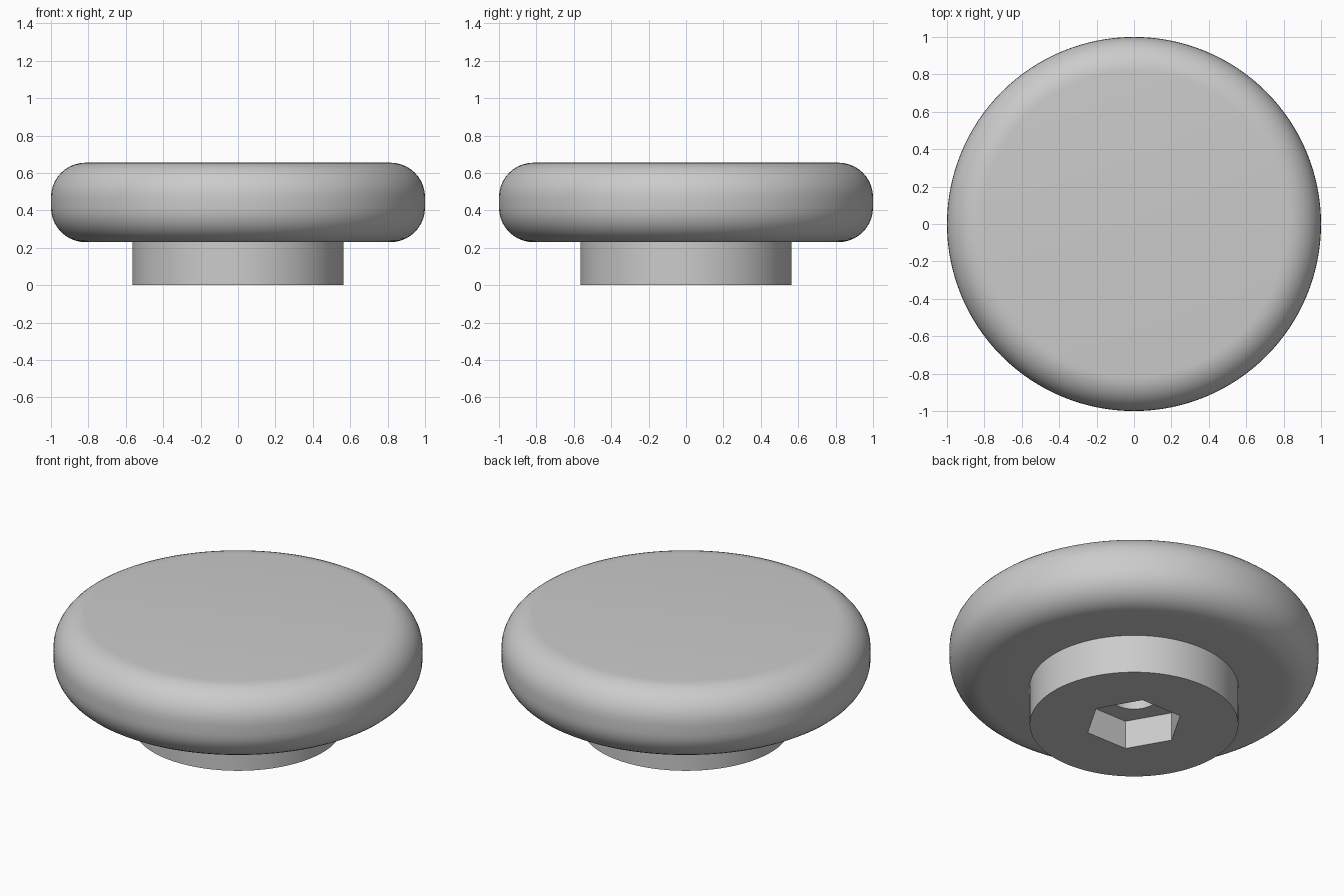
import bpy
import bmesh
from math import sin, cos, pi, radians
from mathutils import Matrix, Vector

cube = bpy.data.objects.get("Cube")
if cube:
    bpy.data.objects.remove(cube, do_unlink=True)

SEGMENTS = 128
RADIUS, TOP, UNDERSIDE = 1.0, 0.655, 0.23
FILLET = 0.185
BOSS_RADIUS = 0.565

grey = bpy.data.materials.new("plain grey")
grey.use_nodes = True
colour = (0.6, 0.6, 0.6, 1)
grey.diffuse_color = colour
grey.node_tree.nodes["Principled BSDF"].inputs["Base Color"].default_value = colour


def add_object(name, bm):
    mesh = bpy.data.meshes.new(name)
    bm.to_mesh(mesh)
    bm.free()
    mesh.materials.append(grey)
    obj = bpy.data.objects.new(name, mesh)
    bpy.context.collection.objects.link(obj)
    return obj


def fillet(z, start, steps=10):
    """Quarter circle in the profile, sweeping upwards from a start angle."""
    x = RADIUS - FILLET
    angles = [start + pi / 2 * i / steps for i in range(steps + 1)]
    return [(x + FILLET * cos(a), z + FILLET * sin(a)) for a in angles]


def prism(name, sides, radius, bottom, top):
    bm = bmesh.new()
    bmesh.ops.create_cone(bm, cap_ends=True, segments=sides, radius1=radius,
                          radius2=radius, depth=top - bottom,
                          matrix=Matrix.Translation((0, 0, (bottom + top) / 2)))
    # Put the first corner on the x axis
    corner = max(bm.verts, key=lambda v: v.co.x).co
    turn = Vector((1, 0)).angle_signed(corner.xy)
    bmesh.ops.rotate(bm, verts=bm.verts, matrix=Matrix.Rotation(turn, 3, "Z"))
    return add_object(name, bm)


# Knob: rounded disc and mounting boss turned from one profile
profile = [(0, 0), (BOSS_RADIUS, 0), (BOSS_RADIUS, UNDERSIDE)]
profile += fillet(UNDERSIDE + FILLET, -pi / 2)
profile += fillet(TOP - FILLET, 0)
profile.append((0, TOP))

bm = bmesh.new()
verts = [bm.verts.new((r, 0, z)) for r, z in profile]
edges = [bm.edges.new(pair) for pair in zip(verts, verts[1:])]
bmesh.ops.spin(bm, geom=verts + edges, cent=(0, 0, 0), axis=(0, 0, 1),
               angle=2 * pi, steps=SEGMENTS, use_duplicate=False)
bmesh.ops.remove_doubles(bm, verts=bm.verts, dist=0.0001)
bmesh.ops.recalc_face_normals(bm, faces=bm.faces)
knob = add_object("knob", bm)

# Hexagonal nut pocket and the round bolt hole above it
cutters = [prism("nut_pocket_cutter", 6, 0.266, -0.1, 0.17),
           prism("bolt_hole_cutter", 48, 0.13, 0.1, 0.45)]
bpy.context.view_layer.objects.active = knob
for cutter in cutters:
    cutter.hide_render = True
    cut = knob.modifiers.new(cutter.name, "BOOLEAN")
    cut.operation = "DIFFERENCE"
    cut.solver = "EXACT"
    cut.object = cutter
    bpy.ops.object.modifier_apply(modifier=cut.name)
    bpy.data.objects.remove(cutter, do_unlink=True)

# Smooth curved surfaces, crisp rims
bpy.ops.object.select_all(action="DESELECT")
knob.select_set(True)
bpy.ops.object.shade_smooth_by_angle(angle=radians(30))
